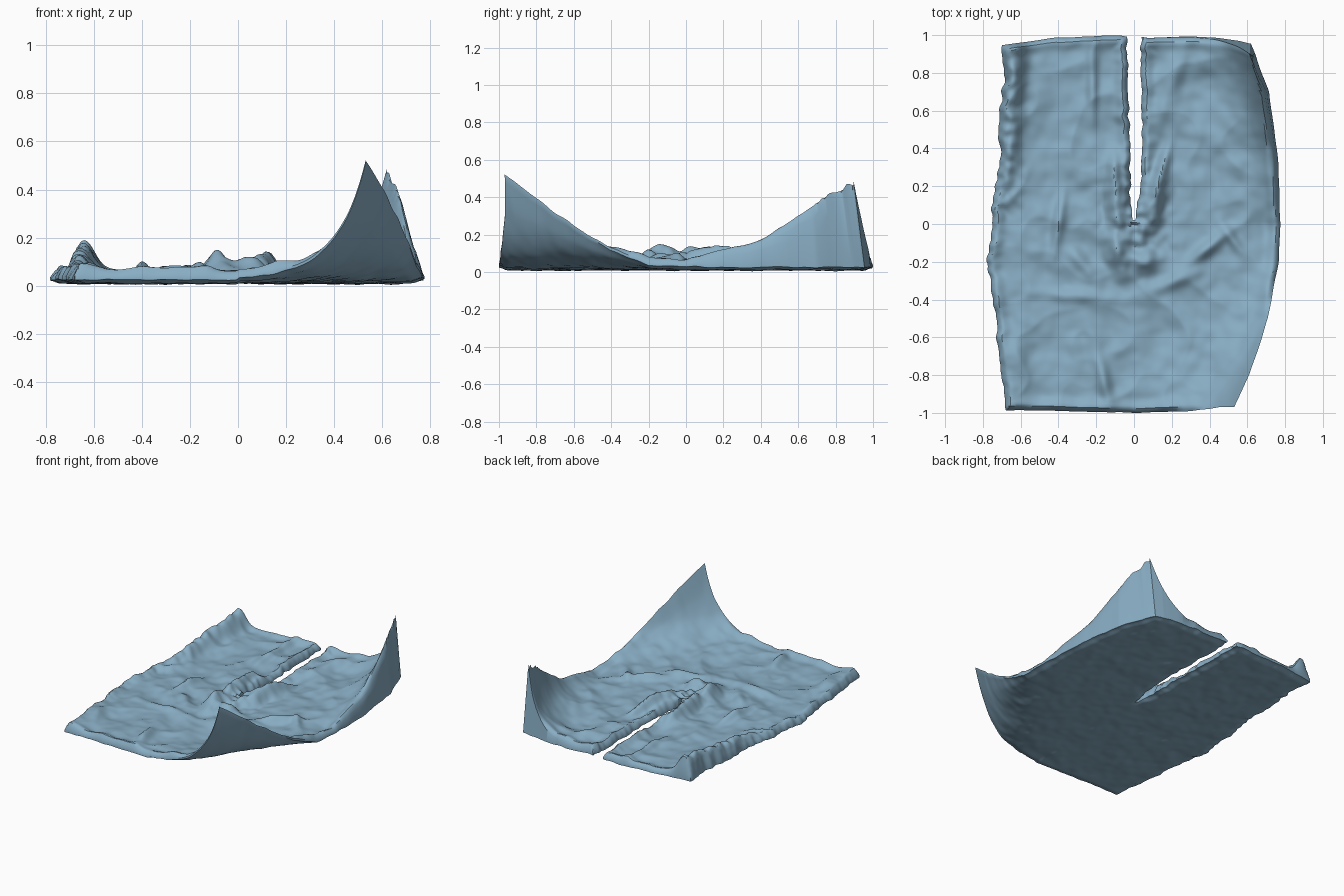
import bpy, bmesh, math
from mathutils import Vector, noise

if "Cube" in bpy.data.objects:
    bpy.data.objects.remove(bpy.data.objects["Cube"])

NX, NY = 70, 170          # columns per half, rows

# outlines as (y, x) points
LEFT = [(-1, -.67), (-.8, -.70), (-.5, -.735), (-.2, -.775), (0, -.75), (.2, -.74),
        (.35, -.705), (.5, -.72), (.75, -.69), (1, -.70)]
RIGHT = [(-1, .52), (-.97, .53), (-.8, .61), (-.5, .71), (-.2, .765), (0, .775), (.3, .765),
         (.4, .755), (.7, .715), (.9, .64), (1, .60)]
SLIT_L = [(-1, -.006), (0, -.006), (.08, -.015), (.5, -.025), (1, -.04)]
SLIT_R = [(-1, .006), (0, .006), (.08, .015), (.2, .035), (.5, .045), (.8, .035), (1, .04)]
# hems as (x, y) points
WAIST = [(-.7, -.985), (-.4, -.99), (0, -1), (.35, -.99), (.53, -.97)]
CUFFS = [(-.7, .95), (-.4, .985), (-.04, 1), (.04, .985), (.3, .995), (.56, .97), (.62, .955)]
# crest heights as (y, z) along the raised right side
LIFT = [(-1, .50), (-.97, .485), (-.8, .355), (-.6, .21), (-.4, .09), (-.2, .015), (0, 0),
        (.2, .05), (.4, .145), (.6, .27), (.8, .38), (.95, .45)]
CREST = [(0, .73), (.2, .715), (.6, .685), (.8, .655), (.95, .618)]
# folds as (x, y, half width, half length, height, turn)
FOLDS = [(-.09, -.15, .05, .10, .08, .3), (-.09, .08, .045, .16, .09, .15),
         (.10, .08, .045, .18, .08, -.35), (.06, -.2, .07, .06, .075, 0),
         (-.1, .27, .035, .1, .05, .1), (.14, .27, .03, .14, .06, -.3),
         (-.635, .88, .06, .25, .105, 0), (-.65, .45, .05, .25, .06, 0),
         (-.40, .0, .03, .16, .04, -.15), (-.28, -.2, .04, .1, .035, .7),
         (.40, -.12, .035, .14, .04, -.9), (.52, -.08, .03, .1, .035, .6),
         (.22, -.3, .04, .16, .035, -1.2), (-.16, -.82, .035, .12, .04, .2),
         (-.22, .75, .03, .25, .03, 0), (-.3, -.38, .035, .25, .025, 1.5),
         (.2, .75, .05, .28, .03, -.3), (-.62, -.75, .06, .2, .035, 0)]


def interp(table, v):
    if v <= table[0][0]:
        return table[0][1]
    for (a, p), (b, q) in zip(table, table[1:]):
        if v <= b:
            return p + (q - p) * (v - a) / (b - a)
    return table[-1][1]


def smooth(v):
    v = max(0, min(1, v))
    return v * v * (3 - 2 * v)


def n(x, y, f, seed):
    return noise.noise(Vector((x * f, y * f, seed)))


def fold(x, y, cx, cy, w, l, h, turn):
    dx, dy = x - cx, y - cy
    a = dx * math.cos(turn) + dy * math.sin(turn)
    b = -dx * math.sin(turn) + dy * math.cos(turn)
    return h * math.exp(-(a / w) ** 2 - (b / l) ** 2)


def cloth_point(side, u, t):
    """Top and bottom positions on one half; u runs from slit to outer edge."""
    rx = -.7 * u if side < 0 else .62 * u
    y0, y1 = interp(WAIST, rx), interp(CUFFS, rx)
    y = y0 + (y1 - y0) * t
    inner = interp(SLIT_L if side < 0 else SLIT_R, y)
    outer = interp(LEFT if side < 0 else RIGHT, y)
    # ragged edges
    open_slit = smooth(y / .15)
    inner += open_slit * (.014 * n(y, side, 9, 2) + .012 * n(y, side, 22, 8))
    if side < 0:
        outer += .016 * n(y, side, 7, 5) + .014 * n(y, side, 19, 5)
    else:
        outer += .004 * n(y, side, 7, 5)
    x = inner + (outer - inner) * u
    y += .006 * n(x, y, 8, 9)
    # raised right side: a flared front corner, a tented back corner with an outer wall
    lift, tent = 0, 0
    if side > 0 and y < 0:
        lift = interp(LIFT, y) * math.exp(-(outer - x) / .122)
    elif side > 0:
        crest = interp(CREST, y)
        q = (x - crest) / max(.01, outer - crest)
        shape = math.exp((x - crest) / .11) if q < 0 else 1 - .95 * min(1, q) ** 2.5
        tent = interp(LIFT, y) * shape
    calm = 1 - smooth((lift + tent) / .18)
    # distance to the nearest free edge, for a rounded rim
    d = min(abs(outer - x), t * 2, (1 - t) * 2)
    if y > 0:
        d = min(d, abs(x - inner) + .03 * (1 - open_slit))
    rim = .3 + .7 * math.sqrt(smooth(d / .03))
    base = .013 + .008 * n(x, y, 7, 1) + .005 * n(x, y, 15, 3)
    base += .014 * (1 - smooth(d / .05))
    wrinkle = .028 * (1 - abs(n(x, y, 3.5, 7)) * 3) + .014 * n(x, y, 11, 4)
    crumple = math.exp(-(x / .16) ** 2 - ((y - .05) / .28) ** 2)
    crumple += .6 * math.exp(-((x + .68) / .08) ** 2) * smooth((y + .1) / .3)
    wrinkle += crumple * .06 * n(x, y, 20, 6)
    roll = .018 * math.exp(-((d - .035) / .03) ** 2)
    thick = .036 + .5 * wrinkle + roll + sum(fold(x, y, *f) for f in FOLDS)
    thick = max(.012, thick) * rim * calm + .012 * (1 - calm)
    base = max(.004, base) + lift
    return (x, y - .13 * tent * smooth((t - .7) / .3), base + thick + tent), (x, y, base)


# trousers: upper and lower cloth layers joined round every free edge
bm = bmesh.new()
columns = [(-1, 1 - i / NX) for i in range(NX + 1)] + [(1, i / NX) for i in range(NX + 1)]
top, bottom = [], []
for j in range(NY + 1):
    pts = [cloth_point(s, u, j / NY) for s, u in columns]
    top.append([bm.verts.new(p[0]) for p in pts])
    bottom.append([bm.verts.new(p[1]) for p in pts])


def solid(i, j):
    if not (0 <= i < len(columns) - 1 and 0 <= j < NY):
        return False
    return i != NX or top[j][i].co.y < .02      # the gap between the legs


for j in range(NY):
    for i in range(len(columns) - 1):
        if not solid(i, j):
            continue
        ring = [(i, j), (i + 1, j), (i + 1, j + 1), (i, j + 1)]
        bm.faces.new([top[b][a] for a, b in ring])
        bm.faces.new([bottom[b][a] for a, b in reversed(ring)])
        for k, (di, dj) in enumerate([(0, -1), (1, 0), (0, 1), (-1, 0)]):
            if not solid(i + di, j + dj):
                (a, b), (c, d) = ring[k], ring[(k + 1) % 4]
                bm.faces.new([bottom[b][a], bottom[d][c], top[d][c], top[b][a]])

lowest = min(v.co.z for v in bm.verts)
for v in bm.verts:
    v.co.z += .004 - lowest
bmesh.ops.recalc_face_normals(bm, faces=bm.faces)
mesh = bpy.data.meshes.new("trousers")
bm.to_mesh(mesh)
bm.free()
trousers = bpy.data.objects.new("trousers", mesh)
bpy.context.collection.objects.link(trousers)

# blue cloth
cloth = bpy.data.materials.new("blue_cloth")
cloth.diffuse_color = (.25, .42, .55, 1)
cloth.use_nodes = True
cloth.node_tree.nodes["Principled BSDF"].inputs["Base Color"].default_value = cloth.diffuse_color
mesh.materials.append(cloth)

bpy.context.view_layer.objects.active = trousers
trousers.select_set(True)
bpy.ops.object.shade_smooth_by_angle(angle=math.radians(40))
